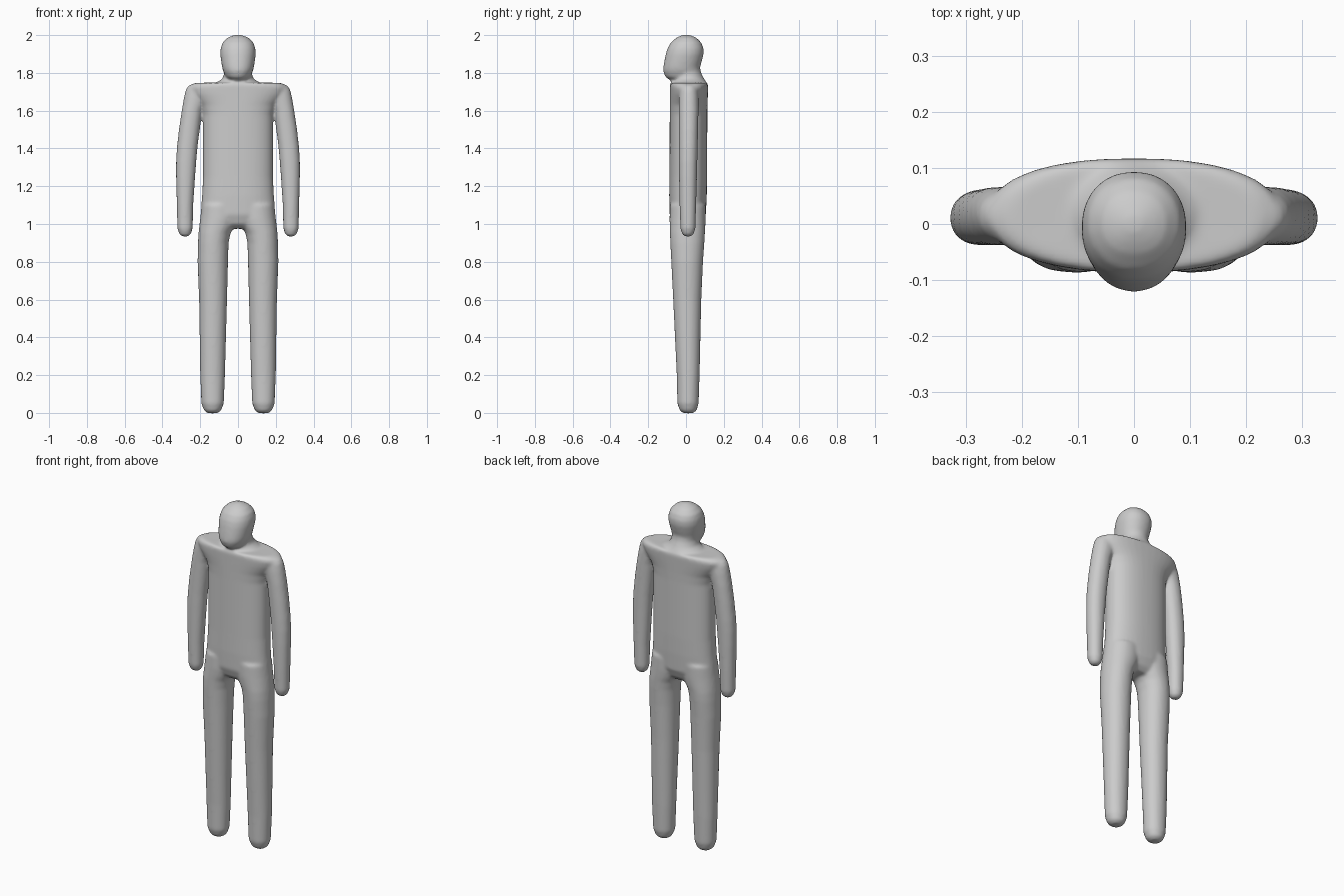
import bpy, bmesh, math

SEG = 40


def loft(bm, rings, n=2.0, side=1):
    """Closed loft through superellipse rings: (z, x0, x1, y0, y1)."""
    loops = []
    for z, x0, x1, y0, y1 in rings:
        cx, cy, hx, hy = (x0 + x1) / 2, (y0 + y1) / 2, (x1 - x0) / 2, (y1 - y0) / 2
        loop = []
        for i in range(SEG):
            a = 2 * math.pi * i / SEG
            c, s = math.cos(a), math.sin(a)
            px = cx + hx * math.copysign(abs(c) ** (2 / n), c)
            py = cy + hy * math.copysign(abs(s) ** (2 / n), s)
            loop.append(bm.verts.new((side * px, py, z)))
        loops.append(loop)
    faces = [bm.faces.new(loops[0][::-1]), bm.faces.new(loops[-1])]
    for a, b in zip(loops, loops[1:]):
        for i in range(SEG):
            j = (i + 1) % SEG
            faces.append(bm.faces.new((a[i], a[j], b[j], b[i])))
    if side < 0:
        bmesh.ops.reverse_faces(bm, faces=faces)


def centred(rows):
    """Rows (z, half width, y0, y1) as rings around x = 0."""
    return [(z, -h, h, y0, y1) for z, h, y0, y1 in rows]


bm = bmesh.new()

# torso
loft(bm, centred([
    (0.975, 0.14, -0.04, 0.06), (1.0, 0.18, -0.07, 0.085),
    (1.05, 0.198, -0.087, 0.105), (1.15, 0.19, -0.089, 0.11),
    (1.25, 0.185, -0.088, 0.112), (1.58, 0.185, -0.086, 0.113),
    (1.63, 0.20, -0.086, 0.114), (1.69, 0.25, -0.086, 0.116),
    (1.72, 0.262, -0.086, 0.117), (1.738, 0.25, -0.086, 0.117),
    (1.748, 0.22, -0.080, 0.11)]), 2.3)

# neck
loft(bm, centred([
    (1.70, 0.14, -0.07, 0.11), (1.745, 0.125, -0.068, 0.108),
    (1.757, 0.10, -0.066, 0.104), (1.772, 0.08, -0.066, 0.094),
    (1.80, 0.073, -0.07, 0.08), (1.85, 0.07, -0.07, 0.07)]))

# head, with the chin pushed forward
loft(bm, centred([
    (1.764, 0.045, -0.088, 0.04), (1.778, 0.064, -0.109, 0.06),
    (1.81, 0.079, -0.121, 0.076), (1.83, 0.084, -0.12, 0.074),
    (1.86, 0.089, -0.115, 0.083), (1.90, 0.094, -0.107, 0.093),
    (1.93, 0.092, -0.098, 0.093), (1.96, 0.082, -0.081, 0.081),
    (1.985, 0.057, -0.053, 0.056), (1.997, 0.03, -0.028, 0.03),
    (2.002, 0.01, -0.01, 0.012)]), 2.15)

arm = [
    (0.934, 0.265, 0.295, -0.005, 0.025), (0.945, 0.25, 0.31, -0.02, 0.04),
    (0.975, 0.24, 0.321, -0.03, 0.05), (1.1, 0.237, 0.324, -0.034, 0.054),
    (1.25, 0.227, 0.328, -0.037, 0.058), (1.33, 0.221, 0.328, -0.038, 0.06),
    (1.4, 0.215, 0.324, -0.038, 0.062), (1.5, 0.203, 0.313, -0.038, 0.064),
    (1.6, 0.19, 0.298, -0.038, 0.066), (1.67, 0.16, 0.286, -0.038, 0.067),
    (1.71, 0.14, 0.277, -0.036, 0.065), (1.733, 0.13, 0.262, -0.03, 0.06),
    (1.744, 0.12, 0.235, -0.02, 0.05)]
leg = [
    (-0.002, 0.11, 0.16, -0.012, 0.037), (0.012, 0.09, 0.18, -0.033, 0.056),
    (0.05, 0.075, 0.194, -0.046, 0.067), (0.2, 0.069, 0.20, -0.049, 0.072),
    (0.6, 0.058, 0.206, -0.068, 0.081), (0.8, 0.053, 0.214, -0.078, 0.09),
    (0.9, 0.05, 0.212, -0.083, 0.097), (0.95, 0.04, 0.209, -0.085, 0.10),
    (0.98, 0.022, 0.206, -0.086, 0.102), (1.03, 0.0, 0.20, -0.087, 0.104),
    (1.1, 0.0, 0.192, -0.085, 0.104)]

# mirrored arms and legs
for side in (1, -1):
    loft(bm, arm, 2.1, side)
    loft(bm, leg, 2.1, side)

mesh = bpy.data.meshes.new("body")
bm.to_mesh(mesh)
bm.free()
body = bpy.data.objects.new("body", mesh)
bpy.context.collection.objects.link(body)

# fuse the parts into one smooth skin
remesh = body.modifiers.new("fuse", 'REMESH')
remesh.mode = 'VOXEL'
remesh.voxel_size = 0.008
remesh.use_smooth_shade = True
smooth = body.modifiers.new("soften", 'SMOOTH')
smooth.factor = 0.5
smooth.iterations = 8
for p in mesh.polygons:
    p.use_smooth = True

# plain grey
grey = bpy.data.materials.new("light grey")
grey.diffuse_color = (0.6, 0.6, 0.6, 1)
mesh.materials.append(grey)
